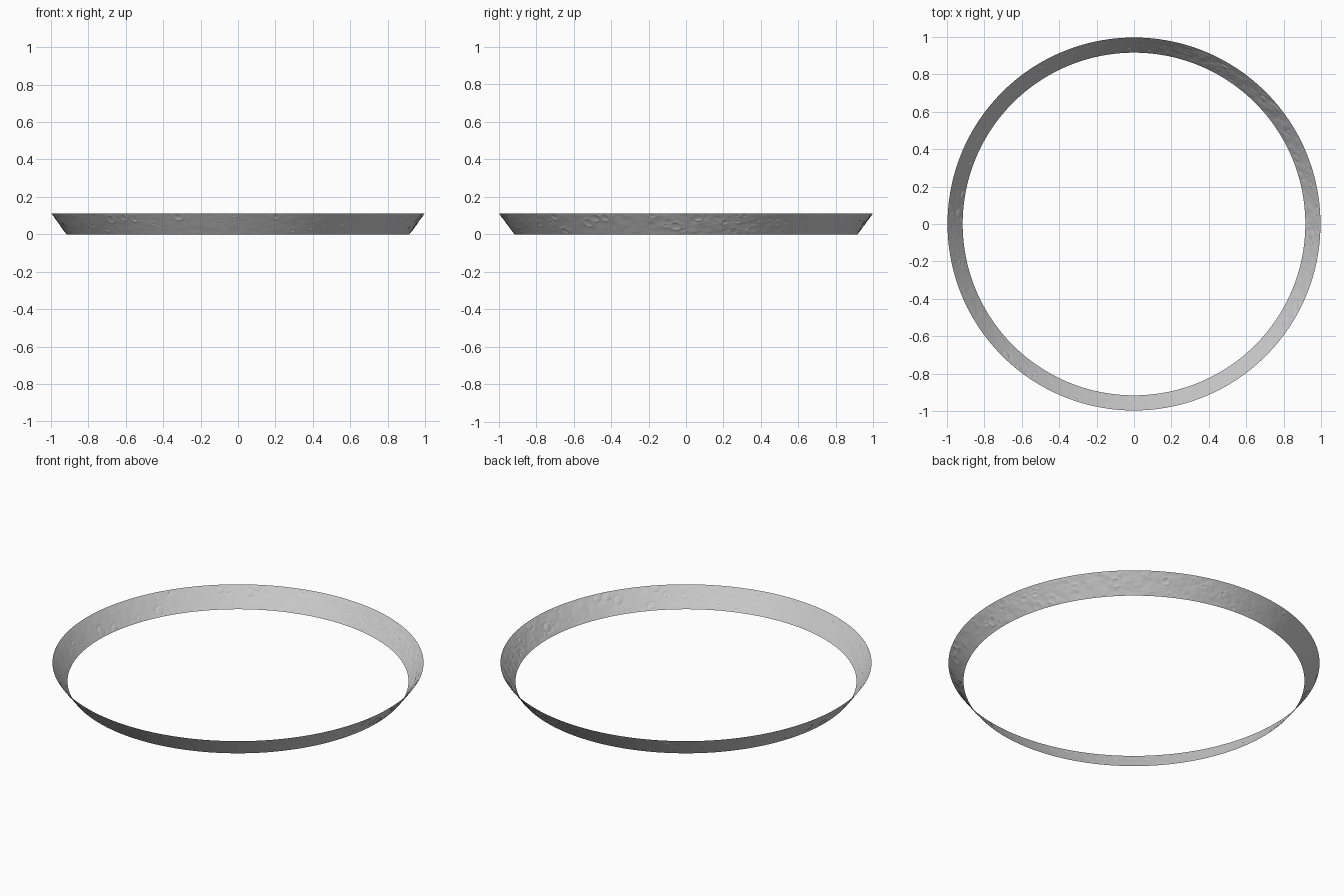
import bpy, bmesh, math, random
from mathutils import Vector, noise

if "Cube" in bpy.data.objects:
    bpy.data.objects.remove(bpy.data.objects["Cube"])

random.seed(4)
SEGS, ROWS = 900, 36
R_LOW, R_HIGH, HEIGHT = 0.916, 0.997, 0.11
SLANT = math.hypot(R_HIGH - R_LOW, HEIGHT)
N_OUT, N_UP = HEIGHT / SLANT, -(R_HIGH - R_LOW) / SLANT  # outward cone normal

# Shallow craters scattered over the band: angle, row position, radius
craters = [(random.uniform(0, math.tau), random.random(), random.uniform(0.008, 0.028))
           for _ in range(70)]


def relief(angle, t, point):
    """Small height offset: rough ground plus rimmed craters."""
    rough = 0.35 + 0.65 * max(0, math.cos(angle - math.radians(35))) ** 2
    h = 0.0022 * rough * noise.fractal(point * 22, 0.8, 2.0, 4)
    for a, ct, radius in craters:
        da = (angle - a + math.pi) % math.tau - math.pi
        if abs(da) < 0.06:
            d = math.hypot(da * 0.96, (t - ct) * SLANT) / radius
            if d < 1.4:
                h += 0.0018 * (math.exp(-((d - 1) / 0.2) ** 2) - 0.8 * max(0, 1 - d * d))
    return h


# Open, thin, flared band
bm = bmesh.new()
rings = []
for j in range(ROWS + 1):
    t = j / ROWS
    r, z = R_LOW + (R_HIGH - R_LOW) * t, HEIGHT * t
    fade = min(1, 8 * t, 8 * (1 - t))  # keep both rims clean
    ring = []
    for i in range(SEGS):
        a = math.tau * i / SEGS
        c, s = math.cos(a), math.sin(a)
        h = relief(a, t, Vector((r * c, r * s, z))) * fade
        rr = r + h * N_OUT
        ring.append(bm.verts.new((rr * c, rr * s, z + h * N_UP)))
    rings.append(ring)
for low, high in zip(rings, rings[1:]):
    for i in range(SEGS):
        k = (i + 1) % SEGS
        f = bm.faces.new((low[i], low[k], high[k], high[i]))
        f.smooth = True

mesh = bpy.data.meshes.new("flared_band")
bm.to_mesh(mesh)
bm.free()
bpy.context.collection.objects.link(bpy.data.objects.new("flared_band", mesh))
